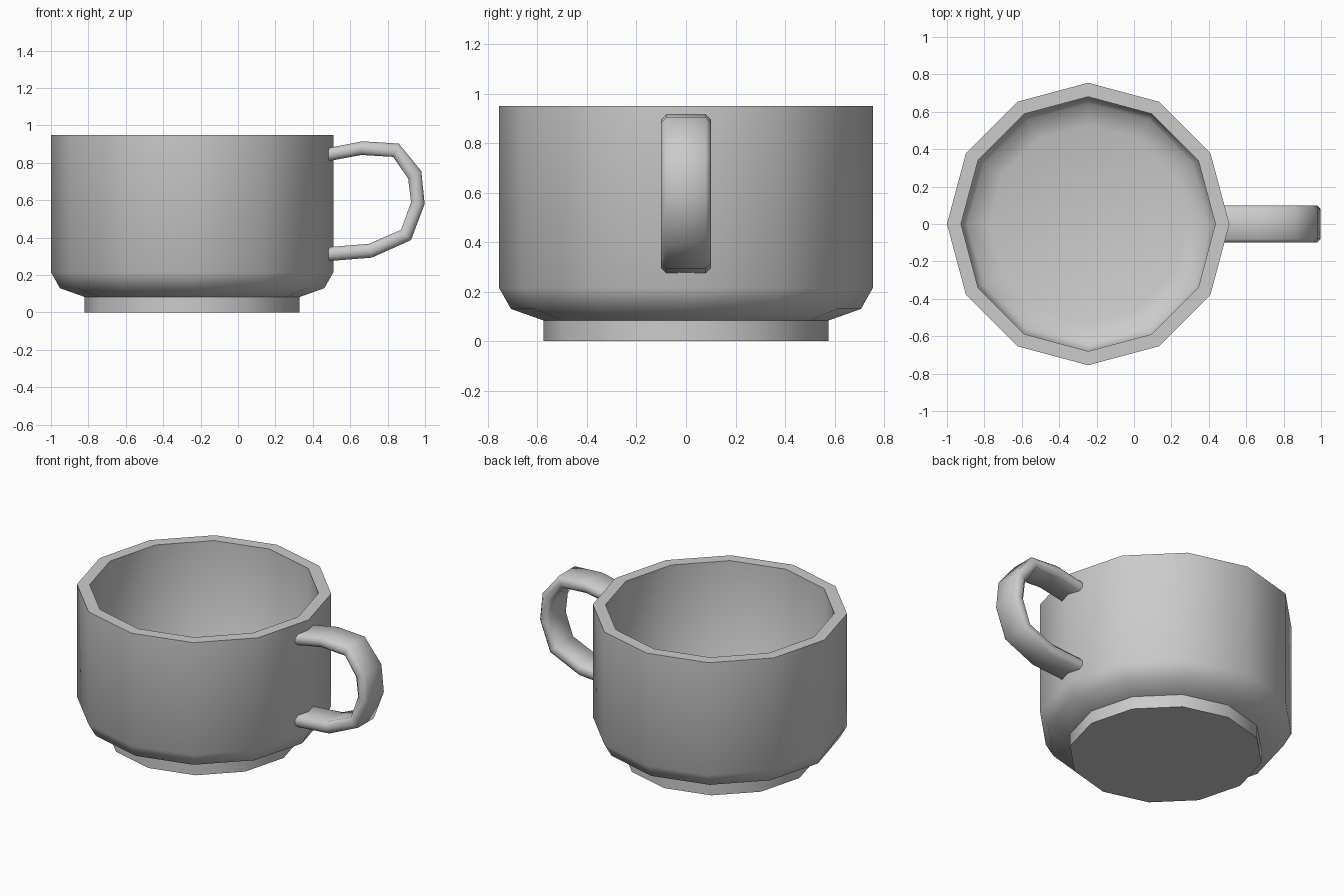
import bpy, bmesh, math

if "Cube" in bpy.data.objects:
    bpy.data.objects.remove(bpy.data.objects["Cube"])

SIDES = 12
CENTRE_X = -0.245


def build(name, rings, close_ends=True):
    """Skin a list of equal-length vertex rings into one smooth-shaded object."""
    bm = bmesh.new()
    loops = [[bm.verts.new(p) for p in ring] for ring in rings]
    n = len(loops[0])
    for a, b in zip(loops, loops[1:]):
        for i in range(n):
            j = (i + 1) % n
            bm.faces.new((a[i], a[j], b[j], b[i]))
    if close_ends:
        bm.faces.new(loops[0])
        bm.faces.new(loops[-1])
    bmesh.ops.recalc_face_normals(bm, faces=bm.faces)
    mesh = bpy.data.meshes.new(name)
    bm.to_mesh(mesh)
    bm.free()
    obj = bpy.data.objects.new(name, mesh)
    bpy.context.collection.objects.link(obj)
    bpy.ops.object.select_all(action='DESELECT')
    obj.select_set(True)
    bpy.context.view_layer.objects.active = obj
    bpy.ops.object.shade_smooth_by_angle(angle=math.radians(50))
    return obj


def circle(r, z):
    return [(CENTRE_X + r * math.cos(2 * math.pi * i / SIDES),
             r * math.sin(2 * math.pi * i / SIDES), z) for i in range(SIDES)]


# Cup: foot, rounded outer wall, flat rim, inner wall and floor (radius, z)
profile = [(0.575, 0), (0.575, 0.083), (0.707, 0.13), (0.755, 0.215),
           (0.755, 0.95), (0.68, 0.95), (0.68, 0.235), (0.645, 0.185),
           (0.53, 0.15)]
build("cup_body", [circle(r, z) for r, z in profile])

# Handle: outer and inner outline points in the xz plane, top to bottom
outer = [(0.45, 0.873), (0.665, 0.915), (0.86, 0.903), (0.98, 0.755),
         (0.998, 0.58), (0.925, 0.387), (0.715, 0.293), (0.45, 0.272)]
inner = [(0.45, 0.803), (0.66, 0.842), (0.83, 0.832), (0.91, 0.715),
         (0.925, 0.59), (0.872, 0.442), (0.70, 0.367), (0.45, 0.347)]
# Chamfered strap section: (y, fraction from inner to outer outline)
section = [(-0.08, 0), (0.08, 0), (0.1, 0.28), (0.1, 0.72),
           (0.08, 1), (-0.08, 1), (-0.1, 0.72), (-0.1, 0.28)]
build("handle", [[(ix + (ox - ix) * t, y, iz + (oz - iz) * t) for y, t in section]
                 for (ox, oz), (ix, iz) in zip(outer, inner)])
